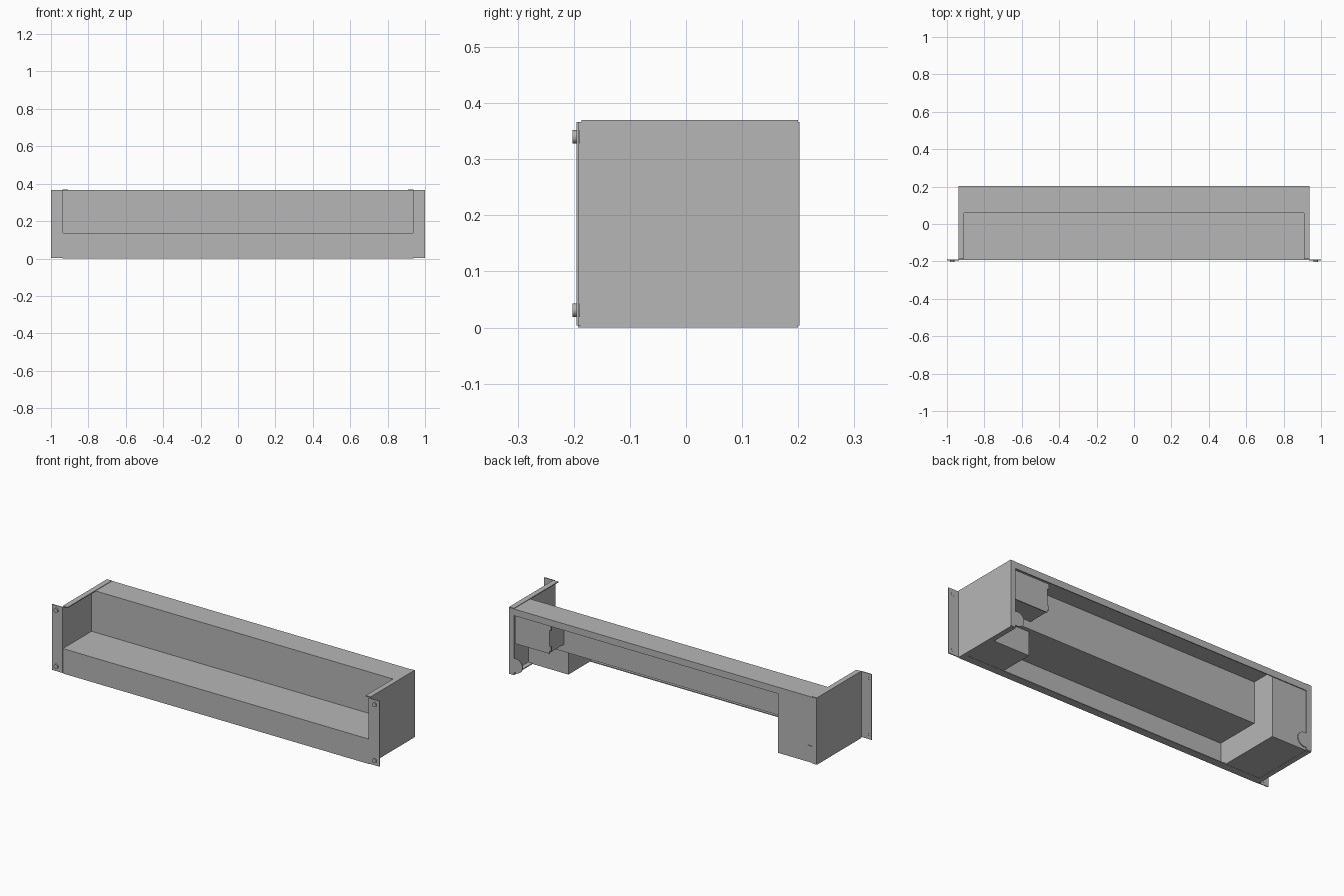
import bpy, bmesh, math
from mathutils import Vector

old = bpy.data.objects.get("Cube")
if old:
    bpy.data.objects.remove(old)

GREY = (0.47, 0.47, 0.47, 1)
metal = bpy.data.materials.new("grey sheet metal")
metal.use_nodes = True
metal.diffuse_color = GREY
metal.node_tree.nodes["Principled BSDF"].inputs["Base Color"].default_value = GREY

T = 0.005            # sheet thickness
HALF = 0.937         # half width between the end plates
FRONT, BACK = -0.19, 0.2
STEP_Y, STEP_Z = 0.06, 0.135
TOP = 0.364


def place(axis, a, b, c):
    """Put a 2D point (a, b) at position c along the extrusion axis."""
    return Vector({"x": (c, a, b), "y": (a, c, b), "z": (a, b, c)}[axis])


def finish(name, bm):
    mesh = bpy.data.meshes.new(name)
    bm.to_mesh(mesh)
    bm.free()
    mesh.materials.append(metal)
    obj = bpy.data.objects.new(name, mesh)
    bpy.context.collection.objects.link(obj)
    return obj


def sheet(name, path, axis, start, end):
    """Folded sheet: an open path swept along an axis and thickened."""
    bm = bmesh.new()
    rows = [[bm.verts.new(place(axis, a, b, c)) for a, b in path] for c in (start, end)]
    for i in range(len(path) - 1):
        bm.faces.new((rows[0][i], rows[0][i + 1], rows[1][i + 1], rows[1][i]))
    obj = finish(name, bm)
    mod = obj.modifiers.new("thickness", "SOLIDIFY")
    mod.thickness = T
    mod.offset = 0
    mod.use_even_offset = True
    return obj


def prism(name, outline, axis, start, end):
    """Solid: a closed outline extruded along an axis."""
    bm = bmesh.new()
    face = bm.faces.new([bm.verts.new(place(axis, a, b, start)) for a, b in outline])
    ext = bmesh.ops.extrude_face_region(bm, geom=[face])
    verts = [v for v in ext["geom"] if isinstance(v, bmesh.types.BMVert)]
    bmesh.ops.translate(bm, verts=verts, vec=place(axis, 0, 0, end - start))
    bmesh.ops.recalc_face_normals(bm, faces=bm.faces[:])
    return finish(name, bm)


def rect(a0, a1, b0, b1):
    return [(a0, b0), (a1, b0), (a1, b1), (a0, b1)]


def disc(a, b, r, n=24):
    return [(a + r * math.cos(2 * math.pi * i / n), b + r * math.sin(2 * math.pi * i / n))
            for i in range(n)]


# Stepped panel: bottom lip, front, shelf, rear wall, top and hanging lip
sheet("stepped_panel",
      [(-0.15, T / 2), (FRONT, T / 2), (FRONT, STEP_Z), (STEP_Y, STEP_Z),
       (STEP_Y, TOP), (BACK, TOP), (BACK, 0.33)],
      "x", -HALF + T / 2, HALF - T / 2)

for side, s in (("left", 1), ("right", -1)):
    # End plate with the front mounting flange and rear lip
    sheet(side + "_end_plate",
          [(s * 1.0, FRONT - 0.003), (s * HALF, FRONT - 0.003), (s * HALF, BACK), (s * 0.91, BACK)],
          "z", 0.004, 0.366)
    # Inward lips along the top and bottom of the end plate
    inner, outer = sorted((s * 0.91, s * (HALF + T / 2)))
    prism(side + "_top_lip", rect(inner, outer, FRONT + 0.004, BACK), "z", 0.3645, 0.3695)
    prism(side + "_bottom_lip", rect(inner, outer, FRONT + 0.004, BACK), "z", 0, T)
    # Rounded ear at the foot of the rear lip
    prism(side + "_rear_ear", disc(s * 0.897, 0.055, 0.04), "y", BACK - 0.002, BACK + 0.0025)
    # Screws on the mounting flange
    for level, z in (("lower", 0.031), ("upper", 0.34)):
        screw = prism(f"{side}_{level}_screw", disc(s * 0.972, z, 0.012), "y", -0.2025, FRONT)
        for poly in screw.data.polygons:
            poly.use_smooth = abs(poly.normal.y) < 0.5

# Closed end housing following the stepped section
prism("right_end_housing",
      [(FRONT + 0.003, 0.001), (BACK - 0.003, 0.001), (BACK - 0.003, TOP - 0.003),
       (STEP_Y, TOP - 0.003), (STEP_Y, STEP_Z), (FRONT + 0.003, STEP_Z)],
      "x", -HALF, -0.70)

# Open end: low housing under the shelf, and a separate box behind the rear wall
prism("left_lower_housing", rect(FRONT + 0.003, 0.04, 0.001, STEP_Z), "x", 0.69, HALF)
prism("left_upper_box", rect(0.70, 0.90, 0.175, 0.325), "y", STEP_Y, 0.185)
prism("left_upper_box_cover",
      [(0.70, 0.17), (0.91, 0.17), (0.91, 0.33), (0.69, 0.33), (0.69, 0.30),
       (0.70, 0.30), (0.70, 0.21), (0.69, 0.21), (0.69, 0.185), (0.70, 0.185)],
      "y", 0.185, 0.19)
